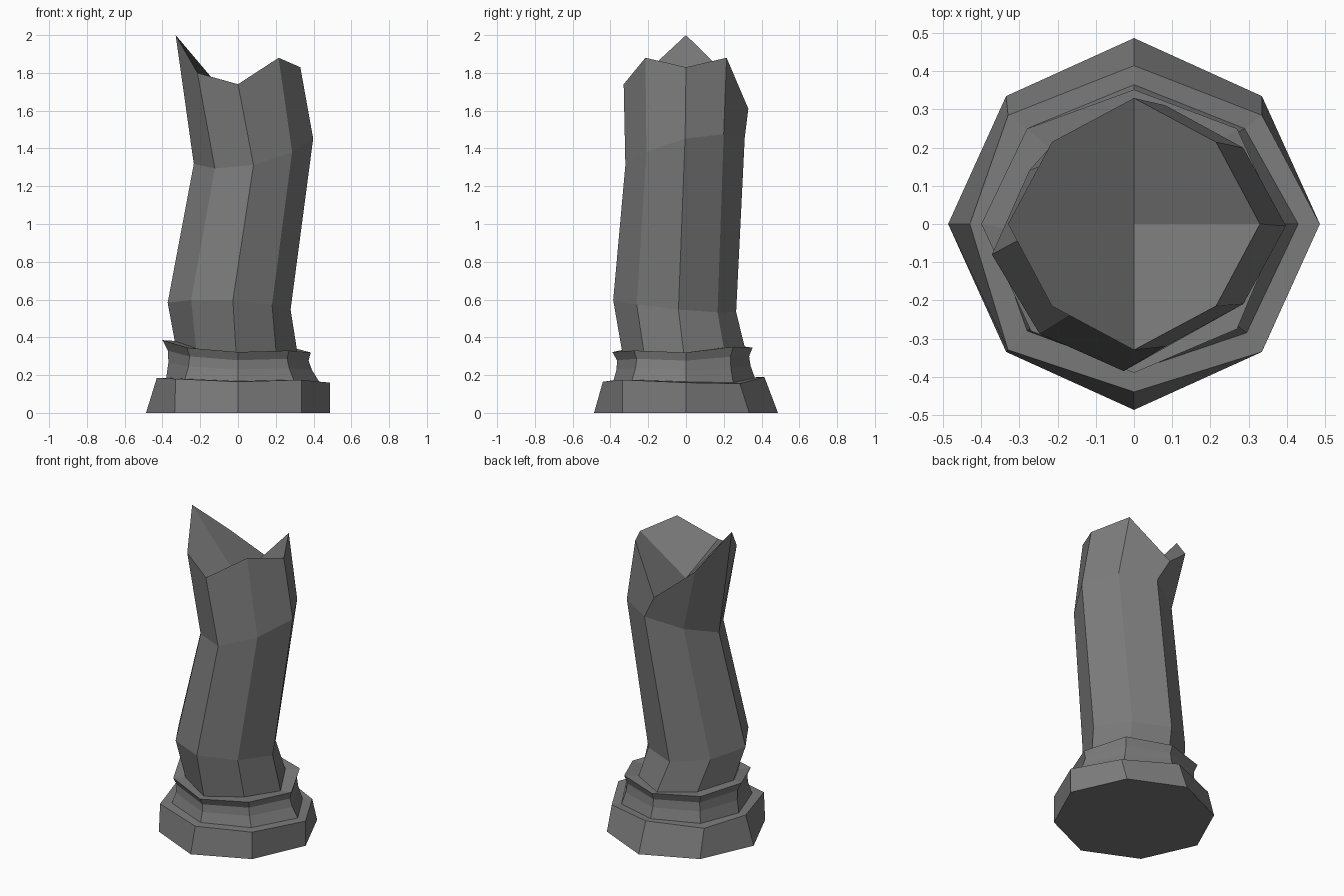
import bpy, bmesh
from math import cos, sin, radians
from mathutils import Vector

cube = bpy.data.objects.get("Cube")
if cube:
    bpy.data.objects.remove(cube, do_unlink=True)

SIDES = 8

stone = bpy.data.materials.new("grey_stone")
stone.use_nodes = True
GREY = (0.2, 0.2, 0.2, 1)
stone.diffuse_color = GREY
bsdf = stone.node_tree.nodes["Principled BSDF"]
bsdf.inputs["Base Color"].default_value = GREY
bsdf.inputs["Roughness"].default_value = 0.9


def ring(cx, cy, z, r, diag, tilt=(0, 0), twist=0):
    """Eight-sided ring, diagonal corners pulled in, tilted by a slope in x and y."""
    pts = []
    for i in range(SIDES):
        a = radians(i * 360 / SIDES + twist)
        rr = r * (diag if i % 2 else 1)
        x, y = rr * cos(a), rr * sin(a)
        pts.append(Vector((cx + x, cy + y, z + x * tilt[0] + y * tilt[1])))
    return pts


def blend(lower, upper, t, scale):
    """Ring between two others, pulled in towards the axis."""
    out = []
    for p, q in zip(lower, upper):
        v = p.lerp(q, t)
        out.append(Vector((v.x * scale, v.y * scale, v.z)))
    return out


def loft(name, rings, bottom=False, pit=None):
    """Skin the rings; optionally close the bottom and sink a broken top."""
    bm = bmesh.new()
    loops = [[bm.verts.new(p) for p in r] for r in rings]
    for a, b in zip(loops, loops[1:]):
        for i in range(SIDES):
            j = (i + 1) % SIDES
            bm.faces.new((a[i], a[j], b[j], b[i]))
    if bottom:
        bm.faces.new(loops[0][::-1])
    if pit:
        centre, top = bm.verts.new(pit), loops[-1]
        for i in range(0, SIDES, 2):
            bm.faces.new((centre, top[i], top[i + 1], top[(i + 2) % SIDES]))
    mesh = bpy.data.meshes.new(name)
    bm.to_mesh(mesh)
    bm.free()
    mesh.materials.append(stone)
    obj = bpy.data.objects.new(name, mesh)
    bpy.context.collection.objects.link(obj)
    return obj


# Worn, uneven edges, listed counter-clockwise from +x
plinth_top = [Vector(p) for p in (
    (.487, 0, .16), (.335, .285, .155), (0, .415, .19), (-.33, .285, .18),
    (-.43, 0, .185), (-.33, -.33, .18), (0, -.44, .165), (.335, -.335, .175))]
collar_foot = [Vector(p) for p in (
    (.43, 0, .165), (.29, .25, .16), (0, .365, .185), (-.28, .25, .185),
    (-.38, 0, .185), (-.28, -.28, .18), (0, -.385, .168), (.295, -.285, .175))]
collar_lip = [Vector(p) for p in (
    (.385, 0, .32), (.27, .25, .35), (0, .352, .345), (-.28, .25, .36),
    (-.4, 0, .385), (-.27, -.28, .345), (0, -.39, .322), (.27, -.275, .33))]

# Shaft sections: foot sits on the collar lip, top is jagged
shaft_foot = ring(-.01, -.012, 0, .325, .92)
for p, lip in zip(shaft_foot, collar_lip):
    p.z = lip.z - .004
shaft_low = ring(-.047, -.06, .565, .326, .93, (-.05, -.1), 3.5)
shaft_high = ring(.082, -.005, 1.385, .316, .915, (.212, .23))
shaft_top = ring(0, 0, 0, .33, .921)
for p, z in zip(shaft_top, (1.83, 1.88, 1.61, 1.79, 2.0, 1.8, 1.74, 1.88)):
    p.z = z

# Plinth with its ledge
loft("plinth", [ring(0, 0, 0, .487, .973), plinth_top, collar_foot], bottom=True)

# Collar with a hollow waist
loft("collar", [collar_foot,
                blend(collar_foot, collar_lip, .4, .95),
                blend(collar_foot, collar_lip, .72, .94),
                collar_lip, shaft_foot])

# Crooked shaft with a broken, sunken top
loft("shaft", [shaft_foot, shaft_low, shaft_high, shaft_top], pit=(0, 0, 1.61))
